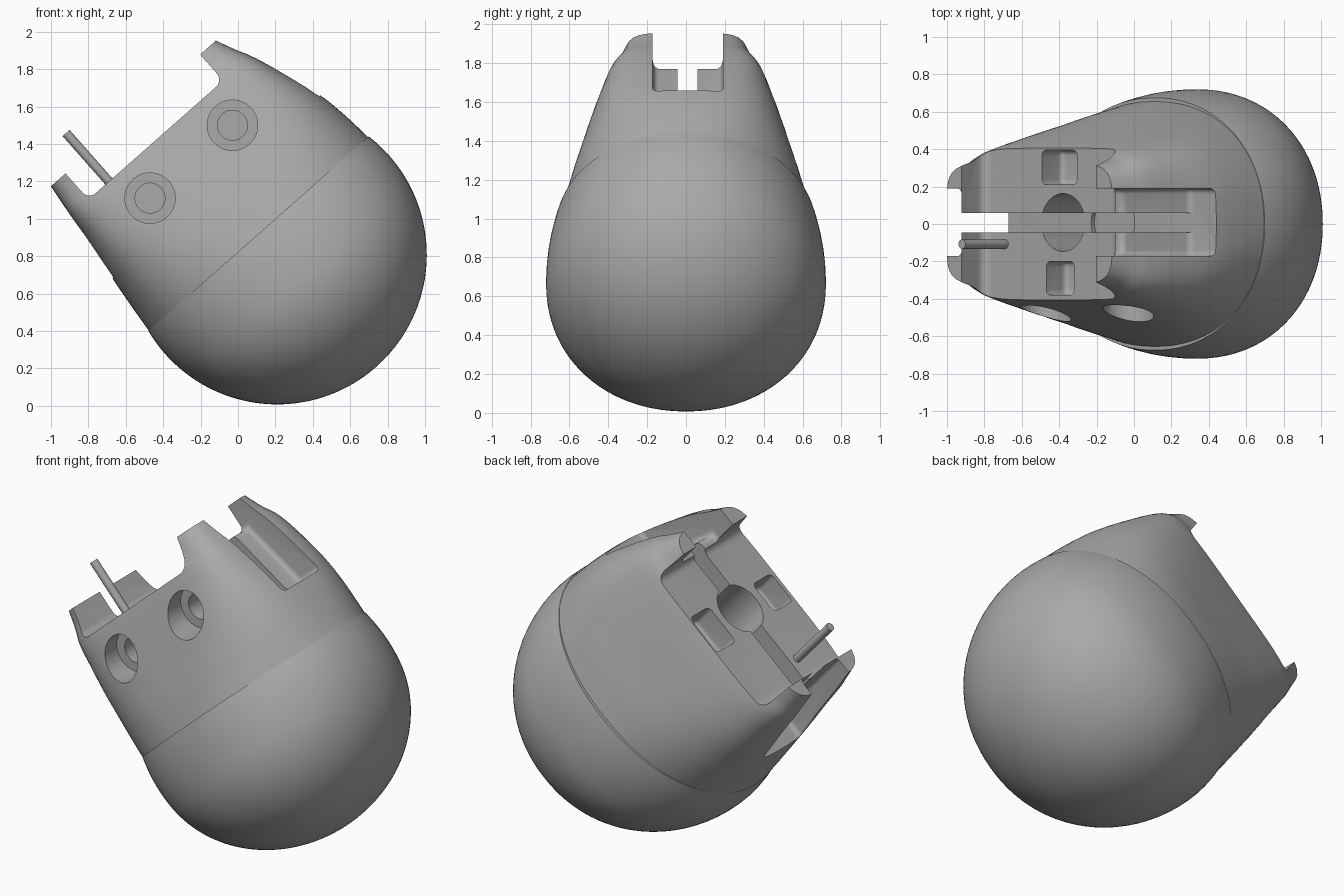
import bpy, bmesh, math
from mathutils import Matrix, Vector

if "Cube" in bpy.data.objects:
    bpy.data.objects.remove(bpy.data.objects["Cube"])

# Tilted working frame: origin at the centre of the seam, local z along the body axis
FRAME = Matrix.Translation((0.11, 0, 0.92)) @ Matrix.Rotation(math.radians(-41.45), 4, 'Y')
GREY = bpy.data.materials.new("plain grey")
GREY.diffuse_color = (0.40, 0.40, 0.40, 1)
GREY.use_nodes = True
GREY.node_tree.nodes["Principled BSDF"].inputs["Base Color"].default_value = GREY.diffuse_color


def finish(bm, name):
    bmesh.ops.recalc_face_normals(bm, faces=bm.faces)
    me = bpy.data.meshes.new(name)
    bm.to_mesh(me)
    bm.free()
    me.transform(FRAME)
    ob = bpy.data.objects.new(name, me)
    bpy.context.collection.objects.link(ob)
    me.materials.append(GREY)
    return ob


def loft(name, rings, seg=96):
    """Stack of rounded sections: (height, u_min, u_max, half_y, squareness)."""
    bm, prev = bmesh.new(), None
    for i, (w, u0, u1, b, n) in enumerate(rings):
        loop = []
        for k in range(seg):
            t = 2 * math.pi * k / seg
            c, s = math.cos(t), math.sin(t)
            r = (abs(c) ** n + abs(s) ** n) ** (-1 / n)
            loop.append(bm.verts.new(((u0 + u1) / 2 + (u1 - u0) / 2 * c * r, b * s * r, w)))
        if prev:
            for k in range(seg):
                j = (k + 1) % seg
                bm.faces.new((prev[k], prev[j], loop[j], loop[k]))
        if i in (0, len(rings) - 1):
            bm.faces.new(loop)
        prev = loop
    return finish(bm, name)


def smooth_rings(keys, steps=5):
    """Cubic blend between the key sections."""
    out = []
    for i in range(len(keys) - 1):
        p = [Vector(keys[max(0, min(len(keys) - 1, i + d))]) for d in (-1, 0, 1, 2)]
        h = p[2][0] - p[1][0]
        m1 = (p[2] - p[0]) * (h / (p[2][0] - p[0][0]))
        m2 = (p[3] - p[1]) * (h / (p[3][0] - p[1][0]))
        for s in range(steps):
            t = s / steps
            out.append(tuple((2*t**3 - 3*t*t + 1) * p[1] + (t**3 - 2*t*t + t) * m1
                             + (3*t*t - 2*t**3) * p[2] + (t**3 - t*t) * m2))
    return out + [keys[-1]]


def prism(name, poly, y0, y1, bevel=0.0):
    """Side profile in (u, w), extruded along y."""
    bm = bmesh.new()
    a = [bm.verts.new((u, y0, w)) for u, w in poly]
    b = [bm.verts.new((u, y1, w)) for u, w in poly]
    bm.faces.new(a)
    bm.faces.new(b[::-1])
    for i in range(len(a)):
        j = (i + 1) % len(a)
        bm.faces.new((a[i], b[i], b[j], a[j]))
    bmesh.ops.recalc_face_normals(bm, faces=bm.faces)
    if bevel:
        bmesh.ops.bevel(bm, geom=bm.edges[:], offset=bevel, segments=5, profile=0.5,
                        affect='EDGES', clamp_overlap=True)
    return finish(bm, name)


def cylinder(name, start, end, r, seg=40):
    start, end = Vector(start), Vector(end)
    d = end - start
    mat = Matrix.Translation((start + end) / 2) @ d.to_track_quat('Z', 'Y').to_matrix().to_4x4()
    bm = bmesh.new()
    bmesh.ops.create_cone(bm, cap_ends=True, segments=seg, radius1=r, radius2=r,
                          depth=d.length, matrix=mat)
    return finish(bm, name)


def box(u0, u1, w0, w1):
    return [(u0, w0), (u1, w0), (u1, w1), (u0, w1)]


# Lower rounded shell, slightly narrower in y, open lip at the seam
rings = []
for i in range(41):
    a = i / 40 * 0.985
    w = -0.15 - 0.8 * math.sin(a * math.pi / 2) if i else -0.15
    rings.append(w)
heights = [0, -0.03, -0.06, -0.09, -0.12] + rings + [-0.9499]
sections = []
for w in heights:
    a = math.sqrt(max(0.64 - (w + 0.15) ** 2, 1e-6))
    if w > -0.34:
        b = 0.72 - 0.045 * ((w + 0.34) / 0.34) ** 2
    else:
        b = 0.72 * math.sqrt(max(1 - ((w + 0.34) / 0.61) ** 2, 1e-6))
    sections.append((w, -a, a, b, 2.1))
shell = loft("lower_shell", sections)

# Upper body, rising to the prong tips
body = loft("upper_body", smooth_rings([
    (-0.02, -0.785, 0.782, 0.66, 2.15),
    (0.17, -0.765, 0.765, 0.605, 2.5),
    (0.336, -0.744, 0.737, 0.548, 3.0),
    (0.58, -0.708, 0.66, 0.465, 4.2),
    (0.74, -0.69, 0.60, 0.405, 5.5),
    (0.82, -0.68, 0.56, 0.36, 6),
    (0.925, -0.667, 0.515, 0.33, 6)]))

# Cutters: gap between prongs, end slots, long channel, sockets and pockets
cutters = [
    prism("top_gap", box(-0.56, 0.40, 0.739, 1.3), -0.9, 0.9, 0.05),
    prism("upper_slot", [(0.3, 1.3), (0.3, 0.76), (0.44, 0.76), (0.55, 0.336),
                         (1.1, 0.336), (1.1, 1.3)], -0.172, 0.19, 0.03),
    prism("lower_slot", box(-1.1, -0.56, 0.336, 1.3), -0.172, 0.19, 0.03),
    prism("channel", box(-1.1, 0.7, 0.337, 1.3), -0.045, 0.06),
    cylinder("centre_hole", (0, 0.008, 0.31), (0, 0.008, 1.2), 0.155),
    prism("back_pocket", box(-0.15, 0.10, 0.58, 1.2), 0.21, 0.395, 0.03),
    prism("front_pocket", box(-0.12, 0.08, 0.58, 1.2), -0.38, -0.20, 0.03),
]
for u in (-0.309, 0.279):
    cutters.append(cylinder("side_socket", (u, -0.9, 0.527), (u, -0.33, 0.527), 0.135))
    cutters.append(cylinder("side_bore", (u, -0.9, 0.527), (u, -0.22, 0.527), 0.08))

bpy.context.view_layer.objects.active = body
for c in cutters:
    m = body.modifiers.new("cut", 'BOOLEAN')
    m.operation, m.solver, m.object = 'DIFFERENCE', 'EXACT', c
    bpy.ops.object.modifier_apply(modifier=m.name)
for c in cutters:
    bpy.data.objects.remove(c)

# Thin rod standing in the top face
rod = cylinder("rod", (-0.415, -0.108, 0.6), (-0.415, -0.108, 1.085), 0.025, 20)

for ob in (shell, body, rod):
    bpy.ops.object.select_all(action='DESELECT')
    ob.select_set(True)
    bpy.context.view_layer.objects.active = ob
    bpy.ops.object.shade_smooth_by_angle(angle=math.radians(35))
